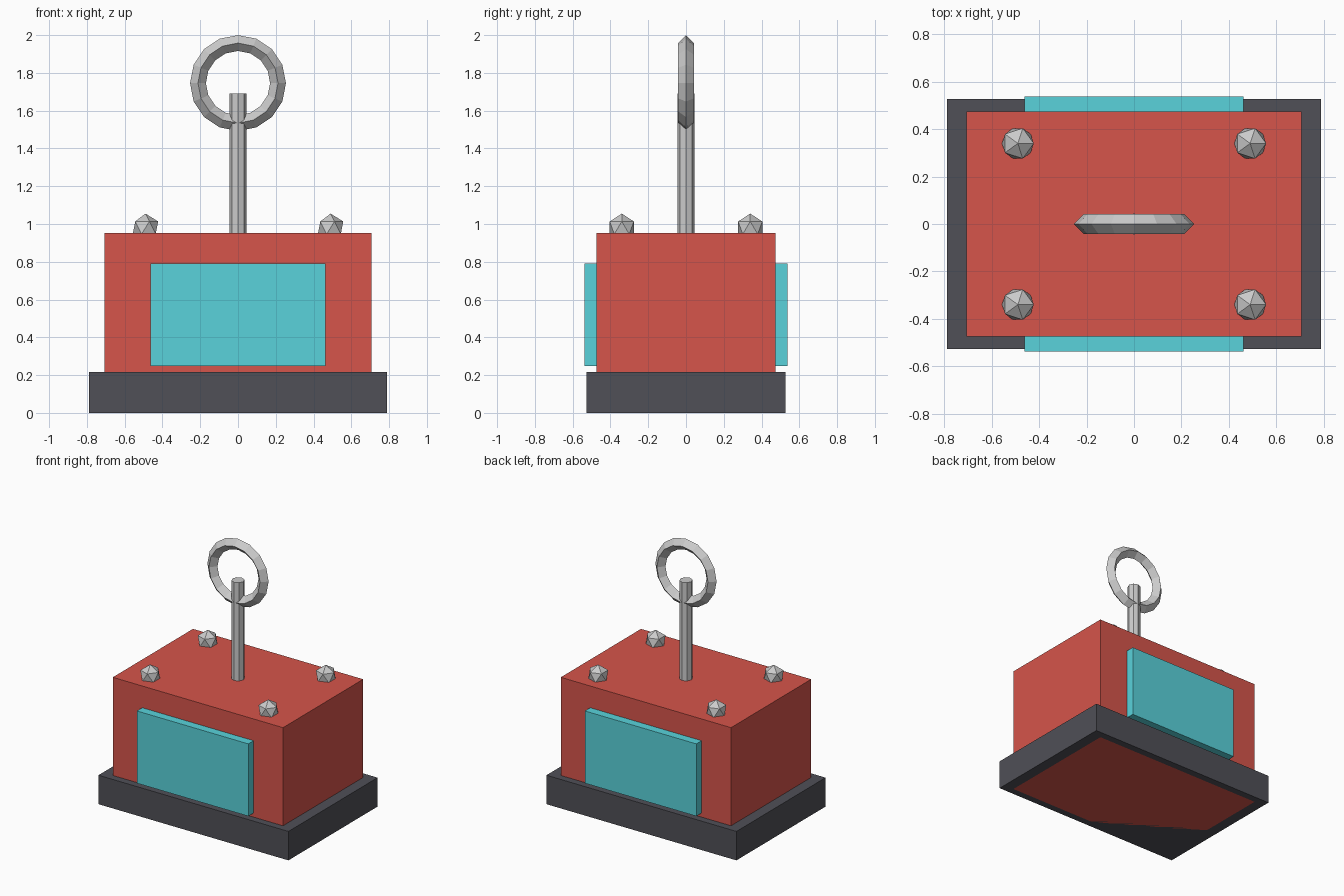
import bpy
from math import pi

if "Cube" in bpy.data.objects:
    bpy.data.objects.remove(bpy.data.objects["Cube"])


def material(name, color):
    mat = bpy.data.materials.new(name)
    mat.diffuse_color = (*color, 1)
    mat.use_nodes = True
    mat.node_tree.nodes["Principled BSDF"].inputs["Base Color"].default_value = mat.diffuse_color
    return mat


red = material("red", (0.67, 0.09, 0.07))
cyan = material("cyan", (0.10, 0.65, 0.71))
dark = material("dark", (0.08, 0.08, 0.095))


def box(name, size, center, mat):
    bpy.ops.mesh.primitive_cube_add(size=1, location=center)
    ob = bpy.context.object
    ob.name = name
    ob.scale = size
    ob.data.materials.append(mat)
    return ob


# Plinth and the body standing inside it
box("base", (1.576, 1.056, 0.217), (0, 0, 0.1085), dark)
box("body", (1.412, 0.95, 0.953), (0, 0, 0.4765), red)

# Raised panels on front and back
for name, side in (("front_panel", -1), ("back_panel", 1)):
    box(name, (0.924, 0.07, 0.542), (0, side * 0.503, 0.519), cyan)

# Faceted studs near the four top corners
for x in (-0.49, 0.49):
    for y in (-0.34, 0.34):
        bpy.ops.mesh.primitive_ico_sphere_add(
            subdivisions=1, radius=0.075, location=(x, y, 0.98))
        bpy.context.object.name = "stud"

# Eight-sided post
bottom, top = 0.94, 1.69
bpy.ops.mesh.primitive_cylinder_add(
    vertices=8, radius=0.045, depth=top - bottom,
    location=(0, 0, (bottom + top) / 2))
bpy.context.object.name = "post"

# Upright ring with a diamond cross-section
bpy.ops.mesh.primitive_torus_add(
    major_segments=16, minor_segments=4, major_radius=0.212,
    minor_radius=0.042, location=(0, 0, 1.746), rotation=(pi / 2, 0, 0))
bpy.context.object.name = "ring"
